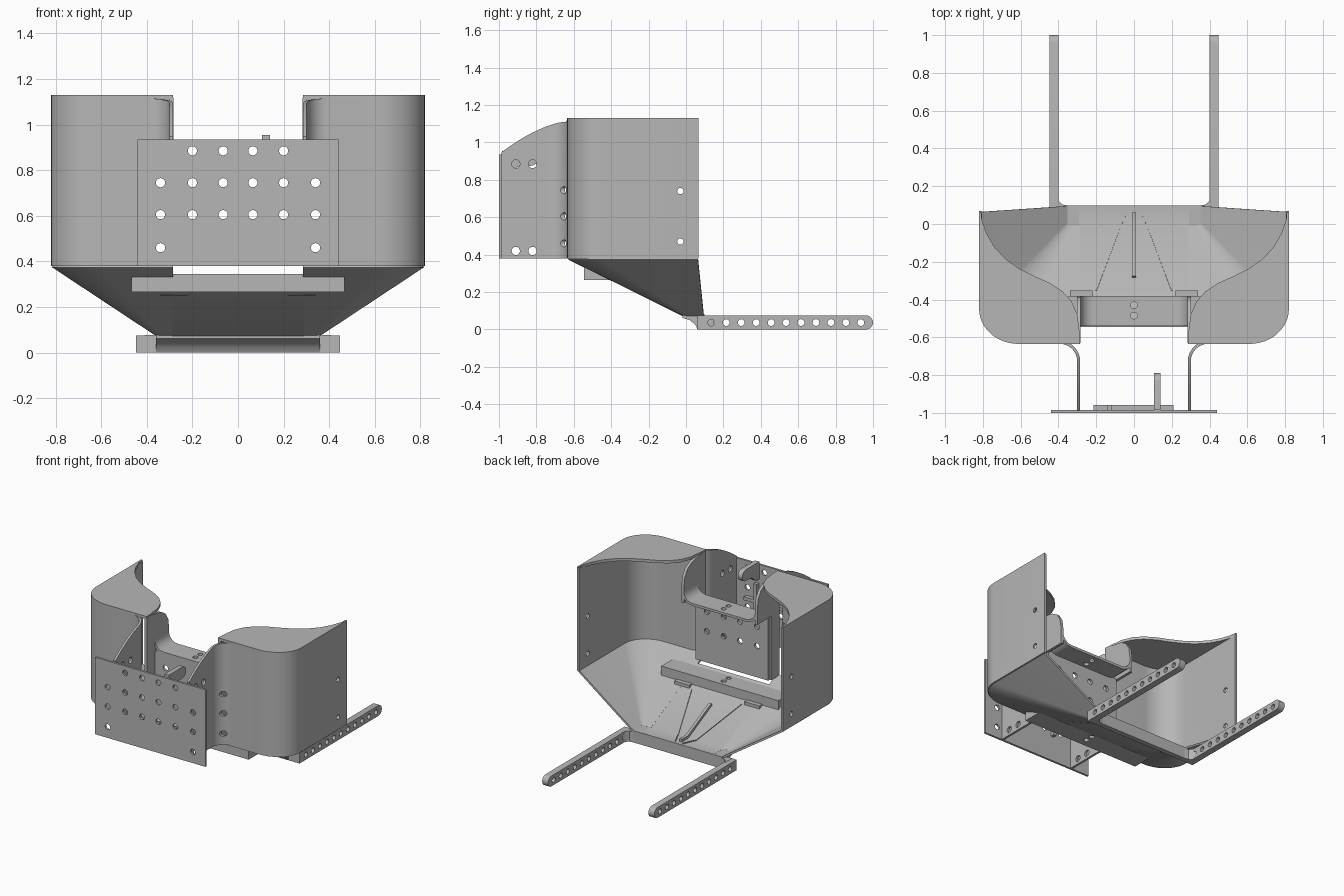
import bpy, bmesh
from math import sin, cos, pi, radians
from mathutils import Matrix

cube = bpy.data.objects.get("Cube")
if cube:
    bpy.data.objects.remove(cube, do_unlink=True)

GREY = (0.47, 0.47, 0.47, 1)
mat = bpy.data.materials.new("plain_grey")
mat.use_nodes = True
mat.diffuse_color = GREY
bsdf = next(n for n in mat.node_tree.nodes if n.type == 'BSDF_PRINCIPLED')
bsdf.inputs["Base Color"].default_value = GREY


def add(name, bm, material=mat):
    mesh = bpy.data.meshes.new(name)
    bm.to_mesh(mesh)
    bm.free()
    ob = bpy.data.objects.new(name, mesh)
    bpy.context.collection.objects.link(ob)
    if material:
        mesh.materials.append(material)
    return ob


def activate(ob):
    bpy.ops.object.select_all(action='DESELECT')
    ob.select_set(True)
    bpy.context.view_layer.objects.active = ob


def finish(ob, cutter=None):
    """Apply the modifiers, drill the holes and smooth the round faces."""
    activate(ob)
    if cutter:
        m = ob.modifiers.new("holes", 'BOOLEAN')
        m.operation, m.solver, m.object = 'DIFFERENCE', 'EXACT', cutter
    for m in list(ob.modifiers):
        bpy.ops.object.modifier_apply(modifier=m.name)
    bpy.ops.object.shade_smooth_by_angle(angle=radians(30))
    return ob


def prism(name, pts, axis, lo, hi):
    """Extrude a 2D outline along an axis (the other two stay in x, y, z order)."""
    bm = bmesh.new()
    k = "xyz".index(axis)

    def vert(p, h):
        c = list(p)
        c.insert(k, h)
        return bm.verts.new(c)
    a = [vert(p, lo) for p in pts]
    b = [vert(p, hi) for p in pts]
    bm.faces.new(a)
    bm.faces.new(b)
    for i in range(len(pts)):
        j = (i + 1) % len(pts)
        bm.faces.new((a[i], a[j], b[j], b[i]))
    bmesh.ops.recalc_face_normals(bm, faces=bm.faces)
    return add(name, bm)


def box(name, x, y, z):
    return prism(name, [(x[0], y[0]), (x[1], y[0]), (x[1], y[1]), (x[0], y[1])], 'z', *z)


def sheet(name, rows, thick):
    """Skin two rows of points and give the skin a thickness."""
    bm = bmesh.new()
    a, b = [[bm.verts.new(p) for p in r] for r in rows]
    for i in range(len(a) - 1):
        bm.faces.new((a[i], a[i + 1], b[i + 1], b[i]))
    ob = add(name, bm)
    m = ob.modifiers.new("thickness", 'SOLIDIFY')
    m.thickness, m.offset = thick, 0
    return ob


def drill(name, axis, holes, radius, lo, hi):
    """One hidden cutter made of many cylinders."""
    bm = bmesh.new()
    turn = {'x': Matrix.Rotation(pi / 2, 4, 'Y'), 'y': Matrix.Rotation(pi / 2, 4, 'X'),
            'z': Matrix.Identity(4)}[axis]
    for h in holes:
        c = list(h)
        c.insert("xyz".index(axis), (lo + hi) / 2)
        bmesh.ops.create_cone(bm, cap_ends=True, segments=20, radius1=radius, radius2=radius,
                              depth=hi - lo, matrix=Matrix.Translation(c) @ turn)
    ob = add(name, bm, None)
    ob.hide_render = True
    return ob


def arc(cx, cy, rx, ry, a0, a1, n):
    return [(cx + rx * cos(radians(a0 + (a1 - a0) * i / n)),
             cy + ry * sin(radians(a0 + (a1 - a0) * i / n))) for i in range(n + 1)]


def flip(pts, s):
    return [(p[0] * s, *p[1:]) for p in pts]


# Cutters
grid = [(x, z) for x in (-.2, -.065, .065, .2) for z in (.605, .745, .885)]
grid += [(s * .34, z) for s in (-1, 1) for z in (.46, .605, .745)]
front_drill = drill("front_drill", 'y', grid, .02, -1.1, -.5)
web_drill = drill("web_drill", 'x', [(y, z) for y in (-.91, -.82) for z in (.42, .885)], .022, -.5, .5)
wall_drill = drill("wall_drill", 'x', [(-.03, .47), (-.03, .74)], .017, -1, 1)
tray_drill = drill("tray_drill", 'z', [(0, -.43), (0, -.485)], .018, .2, 1)
arm_drill = drill("arm_drill", 'x', [(.135 + .08 * i, .037) for i in range(11)], .018, -1, 1)

# Front mounting plate and inner panel
finish(box("front_plate", (-.44, .44), (-1, -.985), (.38, .935)), front_drill)
finish(box("inner_panel", (-.29, .29), (-.54, -.522), (.38, .85)), front_drill)

# Side shells with their forward webs, lids and channel walls
corner = arc(.61, -.45, .202, .177, 0, -90, 12)
fillet = arc(.39, -.727, .097, .1, 90, 180, 8)
web = [(.293, -.727 - .26 * i / 8) for i in range(1, 9)]
s_curve = [(.285, -.6), (.3, -.48), (.33, -.41), (.38, -.355), (.45, -.31), (.53, -.275),
           (.61, -.235), (.68, -.185), (.74, -.12), (.78, -.05), (.805, .02), (.81, .068)]


def top_height(y):
    return 1.12 if y > -.63 else 1.11 - .165 * (max(0, -.64 - y) / .35) ** 1.6


path = [(.812, .068)] + corner + fillet + web
for side, s in (("left", 1), ("right", -1)):
    low = flip([(x, y, .38) for x, y in path], s)
    high = flip([(x, y, top_height(y)) for x, y in path], s)
    shell = sheet(side + "_shell", (low, high), .016)
    finish(shell, front_drill)
    finish(shell, web_drill)
    finish(shell, wall_drill)
    lid = [(.82, .068)] + arc(.61, -.45, .21, .185, 0, -90, 12) + [(.285, -.635)] + s_curve
    finish(prism(side + "_lid", flip(lid, s), 'z', 1.11, 1.13))
    wall = [(-.63, .38), (-.63, 1.12), (-.58, 1.12), (-.47, 1.1), (-.42, 1.07), (-.39, 1.02),
            (-.38, .95), (-.38, .84), (-.54, .84), (-.54, .38)]
    finish(prism(side + "_channel_wall", wall, 'x', *sorted((s * .283, s * .303))))

# Tray between the shells, with rounded corners into the channel walls
bend = arc(.215, .925, .078, .078, 0, -90, 6)
under = bend + [(-x, z) for x, z in reversed(bend)]
tray = sheet("channel_tray", ([(x, -.54, z) for x, z in under], [(x, -.38, z) for x, z in under]), .018)
finish(tray, tray_drill)

# Sloping hopper floor
t = .38
hop_top = [(.812, .064)] + corner + [(.285, -.627)]
hop_low = [(.355, .095)] + arc(.33, .01, .025, .022, 0, -90, 12) + [(.285, -.012)]
for side, s in (("left", 1), ("right", -1)):
    finish(sheet(side + "_hopper", (flip([(*p, t) for p in hop_top], s),
                                    flip([(*p, .078) for p in hop_low], s)), .014))
mid = [(-.54, .345), (-.54, .331), (-.012, .068), (.095, .07), (.095, .085), (-.012, .085)]
finish(prism("hopper_floor", mid, 'x', -.29, .29))
finish(box("hopper_base", (-.36, .36), (-.02, .098), (.07, .084)))
finish(box("cross_rail", (-.467, .467), (-.545, -.385), (.265, .335)), tray_drill)


# Ribs lying on the floor
def floor_z(y):
    return .085 - .492 * min(0, y + .012)


def rib(name, a, b, w, h):
    rows = [[(x + o, y, floor_z(y) + h / 2) for x, y in (a, (a[0] + (b[0] - a[0]) * .25, -.012), b)]
            for o in (-w, w)]
    finish(sheet(name, rows, h))


rib("centre_rib", (0, .06), (0, -.28), .01, .02)
for side, s in (("left", 1), ("right", -1)):
    rib(side + "_floor_line", (s * .03, .08), (s * .2, -.35), .003, .006)
    finish(box(side + "_floor_step", sorted((s * .22, s * .34)), (-.385, -.352), (.25, .275)))

# Rear crossbar and drilled arms
beam = [(-.02, .08), (-.02, .062), (.02, .05), (.05, .025), (.062, 0), (.098, 0), (.098, .08)]
finish(prism("rear_crossbar", beam, 'x', -.36, .36))
for side, s in (("left", 1), ("right", -1)):
    arm = [(.062, .075), (.062, 0)] + arc(.963, .0375, .037, .0375, -90, 90, 10)
    finish(prism(side + "_arm", arm, 'x', *sorted((s * .4, s * .447))), arm_drill)
    root = [(.35, .062), (.41, .062), (.41, .15), (.397, .12), (.38, .103), (.35, .098)]
    finish(prism(side + "_arm_root", flip(root, s), 'z', 0, .076))

# Latch fittings on the back of the plate
hook = [(-.985, .955), (-.985, .83), (-.95, .83), (-.9, .87)] + arc(-.83, .915, .04, .04, -90, 90, 8)
finish(prism("latch_hook", hook, 'x', .105, .14))
finish(box("latch_bar", (-.215, .21), (-.985, -.957), (.66, .685)))
for n, x in (("left", .12), ("right", -.13)):
    finish(box(n + "_latch_post", (x - .012, x + .012), (-.985, -.957), (.56, .8)))

# Remove the helpers
for ob in (front_drill, web_drill, wall_drill, tray_drill, arm_drill):
    bpy.data.objects.remove(ob, do_unlink=True)
